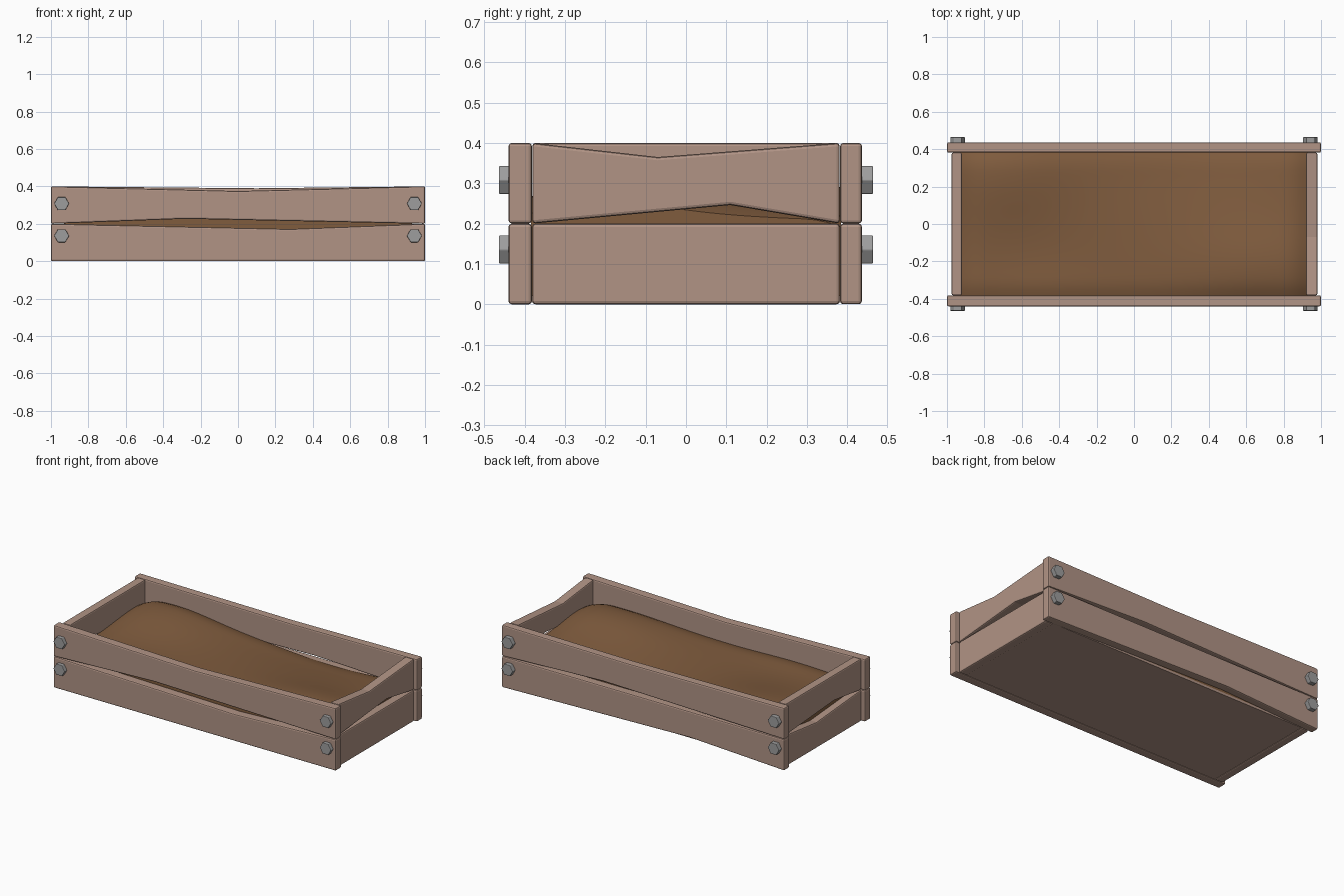
import bpy, bmesh, math
from mathutils import Matrix

if "Cube" in bpy.data.objects:
    bpy.data.objects.remove(bpy.data.objects["Cube"])


def material(name, rgb):
    m = bpy.data.materials.new(name)
    m.diffuse_color = (*rgb, 1)
    m.use_nodes = True
    m.node_tree.nodes["Principled BSDF"].inputs["Base Color"].default_value = m.diffuse_color
    return m


WOOD = material("weathered wood", (0.44, 0.295, 0.235))
SOIL = material("brown soil", (0.215, 0.107, 0.048))
STEEL = material("grey steel", (0.34, 0.34, 0.34))


def finish(name, bm, mat, bevel=0.0):
    bmesh.ops.recalc_face_normals(bm, faces=bm.faces)
    me = bpy.data.meshes.new(name)
    bm.to_mesh(me)
    bm.free()
    me.materials.append(mat)
    ob = bpy.data.objects.new(name, me)
    bpy.context.collection.objects.link(ob)
    if bevel:
        b = ob.modifiers.new("soft_edges", 'BEVEL')
        b.width, b.segments, b.limit_method = bevel, 2, 'ANGLE'
        b.angle_limit = math.radians(40)
    return ob


def board(name, half, z0, z1, d0, d1, low=None, high=None, along_y=False):
    """Plank with one optional worn bend in its lower and upper edge."""
    outline = [(-half, z0)] + ([low] if low else []) + [(half, z0), (half, z1)]
    outline += ([high] if high else []) + [(-half, z1)]
    bm = bmesh.new()
    place = (lambda u, d, z: (d, u, z)) if along_y else (lambda u, d, z: (u, d, z))
    face = bm.faces.new([bm.verts.new(place(u, d0, z)) for u, z in outline])
    ext = bmesh.ops.extrude_face_region(bm, geom=[face])
    move = (d1 - d0, 0, 0) if along_y else (0, d1 - d0, 0)
    bmesh.ops.translate(bm, vec=move,
                        verts=[v for v in ext["geom"] if isinstance(v, bmesh.types.BMVert)])
    return finish(name, bm, WOOD, 0.008)


# Long boards, front and back
board("front_lower_board", 1, 0, 0.2, -0.44, -0.382, high=(0.28, 0.172))
board("front_upper_board", 1, 0.2, 0.4, -0.44, -0.382, low=(-0.28, 0.227), high=(0, 0.375))
board("back_lower_board", 1, 0, 0.2, 0.382, 0.436, low=(-0.33, 0.033))
board("back_upper_board", 1, 0.2, 0.4, 0.382, 0.436, low=(0.28, 0.229), high=(0.1, 0.39))

# Short end boards
board("right_lower_board", 0.381, 0, 0.2, 0.92, 0.98, along_y=True)
board("right_upper_board", 0.381, 0.2, 0.4, 0.92, 0.98,
      low=(0.11, 0.246), high=(-0.07, 0.365), along_y=True)
board("left_lower_board", 0.381, 0, 0.2, -0.975, -0.92, high=(0.07, 0.165), along_y=True)
board("left_upper_board", 0.381, 0.2, 0.4, -0.975, -0.92, low=(-0.11, 0.235), along_y=True)

# Floor panel
bm = bmesh.new()
bmesh.ops.create_cube(bm, size=1, matrix=Matrix.Translation((0, 0, 0.0125))
                      @ Matrix.Diagonal((1.85, 0.77, 0.015, 1)))
finish("floor_panel", bm, WOOD)


# Soil bed: gently heaped surface with straight sides
def hump(x, y, cx, cy, rx, ry):
    return math.exp(-((x - cx) / rx) ** 2 - ((y - cy) / ry) ** 2)


def soil_height(x, y):
    h = 0.258 + 0.055 * hump(x, y, -0.7, 0.28, 0.35, 0.3) \
        + 0.012 * hump(x, y, -0.5, -0.38, 0.3, 0.15) \
        + 0.045 * hump(x, y, 0.7, -0.22, 0.45, 0.22) \
        - 0.04 * hump(x, y, 0.4, 0.4, 0.5, 0.28)
    h -= 0.03 * max(0, (abs(x) - 0.8) / 0.12) ** 2
    h -= 0.016 * max(0, (abs(y) - 0.29) / 0.09) ** 2
    return h


bm = bmesh.new()
bmesh.ops.create_grid(bm, x_segments=48, y_segments=24, size=1)
for v in bm.verts:
    v.co.x *= 0.93
    v.co.y *= 0.384
    v.co.z = soil_height(v.co.x, v.co.y)
rim = bmesh.ops.extrude_edge_only(bm, edges=[e for e in bm.edges if e.is_boundary])
for g in rim["geom"]:
    if isinstance(g, bmesh.types.BMVert):
        g.co.z = 0.02
soil = finish("soil_bed", bm, SOIL)
bpy.context.view_layer.objects.active = soil
soil.select_set(True)
bpy.ops.object.shade_smooth_by_angle(angle=math.radians(40))

# Hexagonal bolt heads, flats up and down
for side, y in (("front", -0.447), ("back", 0.447)):
    for end, x in (("left", -0.943), ("right", 0.943)):
        for level, z in (("lower", 0.136), ("upper", 0.308)):
            bm = bmesh.new()
            bmesh.ops.create_cone(bm, cap_ends=True, segments=6, radius1=0.04, radius2=0.04,
                                  depth=0.034, matrix=Matrix.Translation((x, y, z))
                                  @ Matrix.Rotation(math.pi / 2, 4, 'X')
                                  @ Matrix.Rotation(math.pi / 6, 4, 'Z'))
            finish(f"{side}_{end}_{level}_bolt", bm, STEEL, 0.003)
